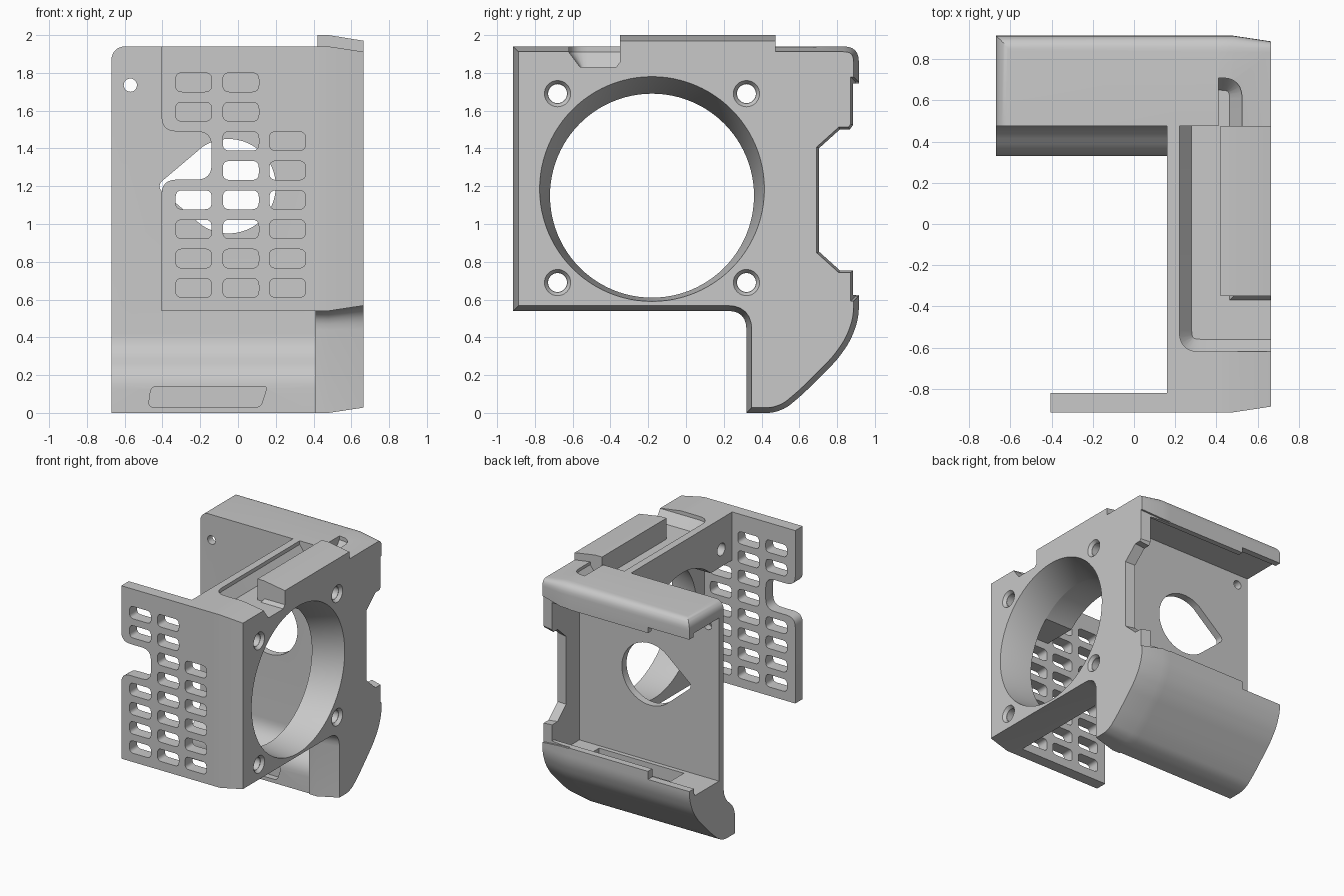
import bpy, bmesh, math
from mathutils import Vector

cube = bpy.data.objects.get("Cube")
if cube:
    bpy.data.objects.remove(cube, do_unlink=True)

grey = bpy.data.materials.new("plain_grey")
grey.use_nodes = True
COLOUR = (0.58, 0.58, 0.58, 1)
grey.diffuse_color = COLOUR
grey.node_tree.nodes["Principled BSDF"].inputs["Base Color"].default_value = COLOUR


def rounded(points, steps=6):
    """Outline whose corners (u, v, optional radius) are softened."""
    out = []
    for i, p in enumerate(points):
        c = Vector(p[:2])
        if len(p) < 3:
            out.append(c)
            continue
        a, b = Vector(points[i - 1][:2]), Vector(points[(i + 1) % len(points)][:2])
        a, b = c + (a - c).normalized() * p[2], c + (b - c).normalized() * p[2]
        for k in range(steps + 1):
            t = k / steps
            out.append(a * (1 - t) ** 2 + c * 2 * t * (1 - t) + b * t * t)
    return out


def rect(u0, v0, u1, v1, r=0):
    pts = [(u0, v0), (u1, v0), (u1, v1), (u0, v1)]
    return rounded([(*p, r) for p in pts]) if r else pts


def arc(u, v, r, start=0, end=360, n=64):
    return [(u + r * math.cos(math.radians(start + (end - start) * k / n)),
             v + r * math.sin(math.radians(start + (end - start) * k / n))) for k in range(n)]


def loft(name, axis, sections, taper=None):
    """Solid through (position, outline) sections along an axis; taper = (inset, end)."""
    place = {"x": lambda a, p: (a, p[0], p[1]),
             "y": lambda a, p: (p[0], a, p[1]),
             "z": lambda a, p: (p[0], p[1], a)}[axis]
    bm = bmesh.new()
    loops = [[bm.verts.new(place(a, p)) for p in pts] for a, pts in sections]
    for low, high in zip(loops, loops[1:]):
        for i in range(len(low)):
            bm.faces.new((low[i - 1], low[i], high[i], high[i - 1]))
    bm.faces.new(loops[0][::-1])
    cap = bm.faces.new(loops[-1])
    bm.normal_update()
    if taper:
        bmesh.ops.inset_region(bm, faces=[cap], thickness=taper[0], use_even_offset=True)
        for v in cap.verts:
            v.co["xyz".index(axis)] = taper[1]
        bm.normal_update()
    # Turn the solid right side out when its volume comes out negative
    if bm.calc_volume(signed=True) < 0:
        bmesh.ops.reverse_faces(bm, faces=bm.faces[:])
    mesh = bpy.data.meshes.new(name)
    bm.to_mesh(mesh)
    bm.free()
    mesh.materials.append(grey)
    ob = bpy.data.objects.new(name, mesh)
    bpy.context.collection.objects.link(ob)
    return ob


def prism(name, axis, pts, a, b, taper=None):
    return loft(name, axis, [(a, pts), (b, pts)], taper)


def cut(ob, cutters):
    bpy.context.view_layer.objects.active = ob
    for c in cutters:
        c.hide_render = True
        mod = ob.modifiers.new("cut", "BOOLEAN")
        mod.object, mod.operation, mod.solver = c, "DIFFERENCE", "EXACT"
        bpy.ops.object.modifier_apply(modifier=mod.name)


# Outlines in y, z
chin_curve = [(.915, .5, .06), (.87, .38, .05), (.8, .28, .05), (.62, .1, .06),
              (.53, .025, .035), (.46, 0, .03)]
wall_outline = rounded([(-.915, .54), (-.915, 1.94), (.915, 1.94, .08), (.915, 1.75),
                        (.9, 1.75), (.9, 1.52), (.875, 1.485), (.82, 1.485), (.72, 1.395),
                        (.72, .86), (.82, .77), (.9, .77), (.9, .62), (.915, .62)]
                       + chin_curve + [(.32, 0), (.32, .54, .1)])
shell_outline = rounded([(.33, 0), (.33, .21, .08), (.475, .34, .08), (.475, 1.94),
                         (.915, 1.94, .08)] + chin_curve)

# Main parts
side_wall = prism("side_wall", "x", wall_outline, .41, .48, taper=(.028, .665))
top_beam = prism("top_beam", "x", rect(-.915, 1.55, .475, 1.94), .16, .41)
back_shell = prism("back_shell", "x", shell_outline, -.67, .41)
grille = prism("grille", "y", rounded([
    (-.405, .54), (.41, .54), (.41, 1.55), (.16, 1.55), (.16, 1.94), (-.405, 1.94),
    (-.405, 1.49, .08), (-.14, 1.49, .08), (-.14, 1.235, .08), (-.405, 1.235, .08)]),
    -.915, -.82)
top_ridge = prism("top_ridge", "y", [(.42, 1.83), (.665, 1.83), (.665, 1.97), (.48, 2), (.42, 2)],
                  -.35, .475)

# Fan tunnel, screw holes and the tray sunk in the top
throat = arc(-.18, 1.15, .54, n=96)
cutters = [loft("tunnel_cutter", "x", [(.1, throat), (.412, throat),
                                       (.72, arc(-.18, 1.193, .607, n=96))])]
for y in (-.68, .32):
    for z in (.69, 1.69):
        cutters.append(prism("screw_cutter", "x", arc(y, z, .05, n=32), .1, .8))
        cutters.append(loft("countersink_cutter", "x", [(.64, arc(y, z, .052, n=32)),
                                                        (.67, arc(y, z, .073, n=32))]))
cutters.append(prism("tray_cutter", "z", rounded([
    (.22, -.62, .1), (.9, -.62), (.9, -.31), (.525, -.31), (.525, .71, .1), (.22, .71, .1)]),
    2.1, 1.91, taper=(.06, 1.83)))

# Vent slots
slots = []
for col, x in enumerate((-.235, .015, .262)):
    for row in range(8):
        if (col == 0 and row in (2, 3)) or (col == 2 and row < 2):
            continue
        z = 1.75 - row * .1555
        slots.append(prism("slot_cutter", "y", rect(x - .095, z - .05, x + .095, z + .05, .035),
                           -1, -.7))

# Open bay behind the back panel, with hooked rails above and below
bay = prism("bay_cutter", "x", [(.535, .5), (.85, .5), (.86, .625), (1, .625), (1, 1.745),
                                (.87, 1.745), (.86, 1.82), (.535, 1.82)], -.8, .58)
rail_end = prism("rail_end_cutter", "x", rect(.6, .56, 1, 1.79), -.8, -.3)
chin_pocket = prism("chin_pocket_cutter", "z", rect(-.38, .57, .38, .74), .3, .6)
front_slot = prism("front_slot_cutter", "y", rounded([
    (-.475, .03, .03), (.12, .03, .03), (.155, .14, .02), (-.46, .14, .03)]), .2, .38)
teardrop = prism("teardrop_cutter", "y", arc(-.05, 1.2, .25, -127, 127)
                 + arc(-.38, 1.2, .035, 127, 233, 10), .4, .6)
peg_hole = prism("peg_hole_cutter", "y", arc(-.57, 1.735, .035, n=24), .4, .6)
# Rounded upper outer corner
corner = prism("corner_cutter", "y", [(-.8, 2.1), (-.8, 1.87)]
               + arc(-.6, 1.87, .07, 180, 90, 8) + [(-.6, 1.94), (-.6, 2.1)], .3, 1)
shell_cutters = [bay, rail_end, chin_pocket, front_slot, teardrop, peg_hole, corner]

cut(side_wall, cutters + [bay])
cut(top_beam, cutters)
cut(back_shell, shell_cutters)
cut(grille, slots)

for c in cutters + slots + shell_cutters:
    bpy.data.objects.remove(c, do_unlink=True)

# Shading
for ob in (side_wall, top_beam, back_shell, grille, top_ridge):
    bpy.ops.object.select_all(action="DESELECT")
    ob.select_set(True)
    bpy.context.view_layer.objects.active = ob
    bpy.ops.object.shade_smooth_by_angle(angle=math.radians(30))
